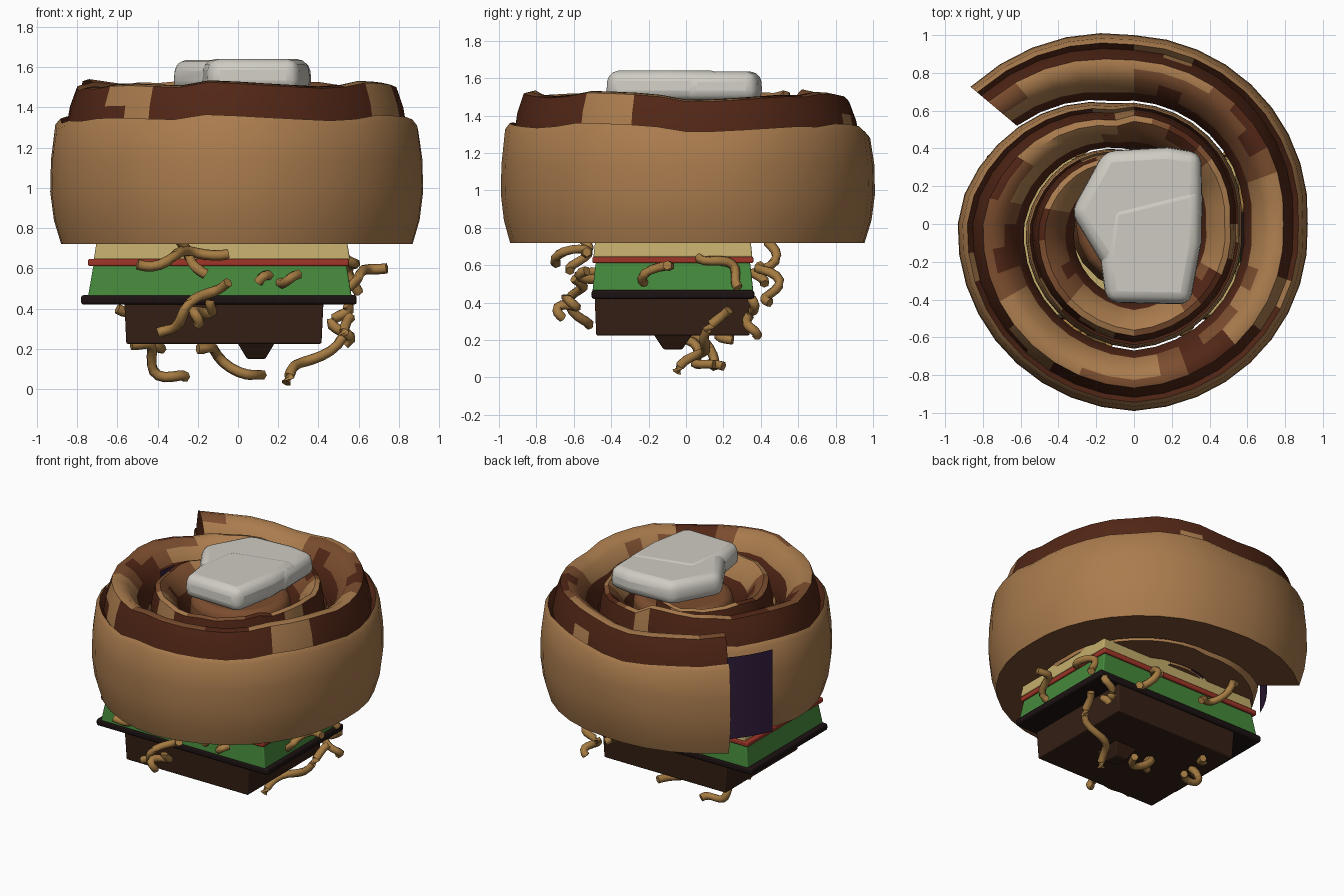
import bpy, bmesh, math, random
from mathutils import Vector

if "Cube" in bpy.data.objects:
    bpy.data.objects.remove(bpy.data.objects["Cube"])
random.seed(4)

def mat(name, *c):
    m = bpy.data.materials.new(name)
    m.diffuse_color = (*c, 1)
    m.use_nodes = True
    m.node_tree.nodes["Principled BSDF"].inputs["Base Color"].default_value = m.diffuse_color
    return m

TAN = mat("crust", .4, .2, .075)
CARAMEL = mat("caramel", .2, .075, .028)
GLAZE = mat("cinnamon", .085, .02, .008)
PURPLE = mat("filling", .03, .012, .045)
GREEN = mat("green", .06, .25, .045)
RED = mat("red", .35, .035, .02)
CREAM = mat("cream", .55, .42, .15)
BLACK = mat("plate", .012, .006, .006)
BROWN = mat("brown", .035, .014, .007)
NOODLE = mat("noodle", .38, .2, .055)
BUTTER = mat("butter", .62, .6, .54)

def make(name, verts, faces, mats, smooth=40, bevel=0):
    me = bpy.data.meshes.new(name)
    me.from_pydata(verts, [], faces)
    for m in mats:
        me.materials.append(m)
    bm = bmesh.new()
    bm.from_mesh(me)
    bmesh.ops.recalc_face_normals(bm, faces=bm.faces)
    bm.to_mesh(me)
    bm.free()
    ob = bpy.data.objects.new(name, me)
    bpy.context.collection.objects.link(ob)
    if bevel:
        b = ob.modifiers.new("bevel", 'BEVEL')
        b.width, b.segments = bevel, 3
    bpy.ops.object.select_all(action='DESELECT')
    bpy.context.view_layer.objects.active = ob
    ob.select_set(True)
    bpy.ops.object.shade_smooth_by_angle(angle=math.radians(smooth))
    return ob

def loft(rows, closed):
    # quads joining equal rows of points
    n = len(rows[0])
    return [(i*n + j, i*n + (j+1) % n, (i+1)*n + (j+1) % n, (i+1)*n + j)
            for i in range(len(rows) - 1) for j in range(n if closed else n - 1)]

def lerp(table, t):
    for a, b in zip(table, table[1:]):
        if t <= b[0]:
            return a[1] + (t - a[0]) / (b[0] - a[0]) * (b[1] - a[1])
    return table[-1][1]

# Spiral roll: one profile swept clockwise inward, each turn touching the next
RADIUS = [(0, 1.13), (50, 1), (140, .92), (230, .99), (325, .93), (400, .65), (500, .57),
          (590, .66), (680, .57), (770, .38), (860, .33), (950, .4), (1040, .3), (1130, .2)]
PROFILE = [(.15, .72), (.05, .84), (0, .98), (.01, 1.14), (.07, 1.31), (.14, 1.34), (.22, 1.3),
           (.27, 1.4), (.37, 1.5), (.5, 1.51), (.68, 1.47), (.85, 1.39), (.97, 1.27), (.97, .72)]
rows, wob = [], 0
for t in range(0, 771, 10):
    a = math.radians(140 - t)
    wob = .6 * wob + random.uniform(-.018, .018)
    lift = wob - (.04 if t > 400 else 0) + max(0, .04 - t * .001)
    row = []
    for u, z in PROFILE:
        r0, r1 = lerp(RADIUS, t), lerp(RADIUS, t + 360)
        if t > 400:
            u = .5 * u + .5 * u * u
        r = r0 - u * (r0 - r1)
        row.append((r * math.cos(a), r * math.sin(a), z + (lift if z > 1.25 else 0)))
    rows.append(row)
roll = make("cinnamon_roll", sum(rows, []), loft(rows, True), [TAN, CARAMEL, GLAZE], 50)
for p in roll.data.polygons:
    i, j = divmod(p.index, len(PROFILE))
    wave = math.sin(i * .55 + j * .35) + .6 * math.sin(i * 1.3 - j * .6)
    if j < 5:
        p.material_index = 0
    elif j in (5, 6, 7):
        p.material_index = 2 if wave > -1 else 0
    elif j < 11:
        p.material_index = 2 if wave > 1.05 else (1 if wave > .1 else 0)
    else:
        p.material_index = 2 if j < 13 else 1

# Filling strips showing between the layers
def filling(name, r0, r1, a0, a1, top):
    rows = []
    for i in range(7):
        r, a = r0 + (r1 - r0) * i / 6, math.radians(a0 + (a1 - a0) * i / 6)
        rows.append([(r * math.cos(a), r * math.sin(a), z) for z in (.72, top)])
    make(name, sum(rows, []), loft(rows, False), [PURPLE])

filling("outer_filling", .9, .85, 164, 130, 1.31)
filling("inner_filling", .58, .42, 186, 112, 1.42)

# Outline extruded upward, optionally shrinking toward its top
def prism(name, outline, z0, z1, m, smooth, bevel, inset=1):
    k = len(outline)
    cx, cy = (sum(c) / k for c in zip(*outline))
    rows = [[(x, y, z0) for x, y in outline],
            [(cx + (x - cx) * inset, cy + (y - cy) * inset, z1) for x, y in outline]]
    f = loft(rows, True) + [tuple(range(k)), tuple(range(k, 2 * k))]
    make(name, sum(rows, []), f, [m], smooth, bevel)

# Soft centre of the roll under the butter
core = [(.02 + .36 * math.cos(a), .36 * math.sin(a)) for a in (math.pi * k / 10 for k in range(20))]
prism("roll_centre", core, .74, 1.4, CARAMEL, 50, .05, .9)

# Stacked square layers: centre x, half width, half depth, bottom, top
def layer(name, cx, hx, hy, z0, z1, m, inset=1, bevel=.008):
    box = [(cx + sx * hx, -.07 + sy * hy) for sx, sy in ((-1, -1), (1, -1), (1, 1), (-1, 1))]
    prism(name, box, z0, z1, m, 30, bevel, inset)

layer("brown_base", -.07, .485, .41, .225, .43, BROWN, 1.02)
layer("base_chunk", .09, .045, .05, .15, .24, BROWN, 2.2)
layer("dark_plate", -.095, .685, .435, .42, .467, BLACK, 1, .014)
layer("green_layer", -.09, .655, .43, .46, .615, GREEN, .96)
layer("red_layer", -.097, .648, .43, .612, .646, RED)
layer("cream_layer", -.08, .637, .425, .644, .76, CREAM, .97)

# Two soft butter pats
prism("butter_back", [(-.34, .06), (-.14, -.27), (.37, 0), (.36, .38), (.18, .41), (-.16, .39)],
      1.48, 1.635, BUTTER, 60, .055, .96)
prism("butter_front", [(-.18, -.2), (-.15, -.42), (.3, -.43), (.36, -.1), (.36, .22), (-.14, .1)],
      1.48, 1.64, BUTTER, 60, .055, .96)

# Noodles: smooth wiggling tubes between two ends
def noodle(name, start, end, sway):
    a, b = Vector(start), Vector(end)
    side = (b - a).cross(Vector((.3, .5, .8))).normalized()
    up = (b - a).cross(side).normalized()
    phase = random.uniform(0, 6)
    steps, sides = 14, 6
    path = [a.lerp(b, k / steps) + sway * math.sin(math.pi * k / steps)
            * (side * math.sin(k * .5 + phase) + up * math.cos(k * .4 + phase)) for k in range(steps + 1)]
    rows = []
    for k, c in enumerate(path):
        d = path[min(k + 1, steps)] - path[max(k - 1, 0)]
        e = d.cross(Vector((.31, .53, .79))).normalized()
        g = d.normalized().cross(e)
        rows.append([c + .026 * (e * math.cos(q) + g * math.sin(q))
                     for q in (2 * math.pi * j / sides for j in range(sides))])
    last = steps * sides
    f = loft(rows, True) + [tuple(range(sides)), tuple(range(last, last + sides))]
    make(name, sum(rows, []), f, [NOODLE], 65)

ENDS = {
    "front_low": ((-.4, -.52, .28), (-.05, -.6, .53)),
    "front_left": ((-.5, -.7, .62), (-.05, -.53, .67)),
    "front_high": ((-.45, -.54, .82), (-.16, -.62, .57)),
    "front_right": ((.1, -.52, .53), (.3, -.53, .57)),
    "front_drop": ((-.2, -.66, .32), (-.14, -.64, .44)),
    "right_high": ((.42, -.22, .5), (.74, -.1, .6)),
    "right_low": ((.24, -.05, .03), (.56, .23, .36)),
    "right_back": ((.5, .05, .72), (.6, .28, .48)),
    "corner": ((.53, .38, .22), (.54, .35, .42)),
    "under_left": ((-.26, .2, .06), (-.53, .02, .22)),
    "under_middle": ((-.2, -.1, .2), (.12, .15, .07)),
    "left_low": ((-.6, 0, .4), (-.38, .25, .2)),
    "back_high": ((-.5, .44, .72), (-.22, .42, .5)),
    "back_right": ((.1, .4, .6), (.33, .45, .4)),
}
for name, (start, end) in ENDS.items():
    noodle("noodle_" + name, start, end, .06)
